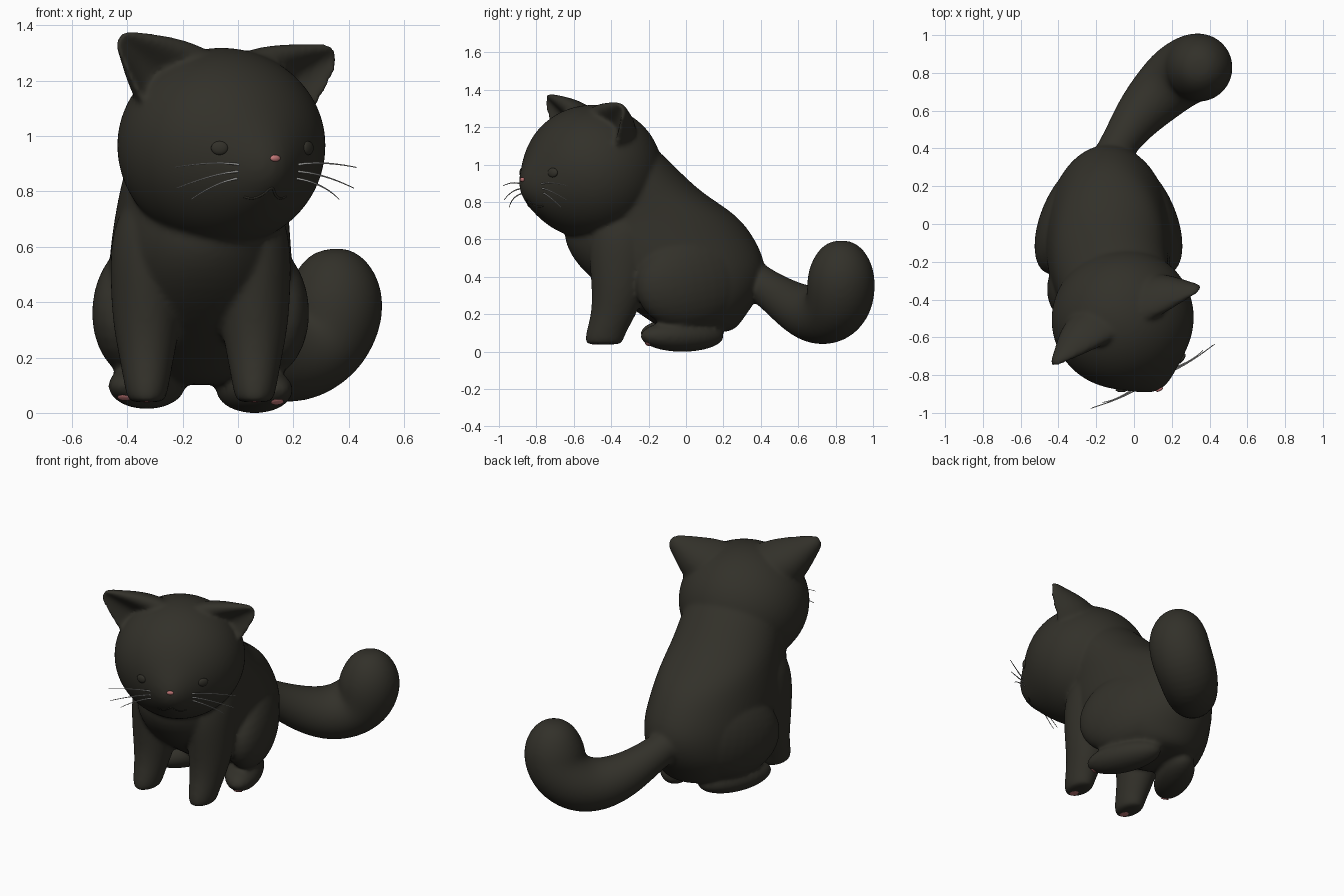
import bpy, bmesh, math
from mathutils import Vector, Matrix

if "Cube" in bpy.data.objects:
    bpy.data.objects.remove(bpy.data.objects["Cube"])


def material(name, rgb):
    m = bpy.data.materials.new(name)
    m.diffuse_color = (*rgb, 1)
    m.use_nodes = True
    m.node_tree.nodes["Principled BSDF"].inputs["Base Color"].default_value = m.diffuse_color
    return m


FUR = material("dark fur", (0.032, 0.030, 0.0225))
PINK = material("pink skin", (0.55, 0.19, 0.19))
GREY = material("whisker grey", (0.60, 0.60, 0.58))

BODY_X = -0.135                                   # symmetry plane of the body
HEAD = Matrix.Translation((-0.06, -0.5, 0.967)) @ Matrix.Rotation(math.radians(27.4), 4, 'Z')


def finish(bm, name, mat, matrix=None, subsurf=0):
    bmesh.ops.recalc_face_normals(bm, faces=bm.faces)
    for f in bm.faces:
        f.smooth = True
    me = bpy.data.meshes.new(name)
    bm.to_mesh(me)
    bm.free()
    me.materials.append(mat)
    ob = bpy.data.objects.new(name, me)
    bpy.context.collection.objects.link(ob)
    if matrix is not None:
        ob.matrix_world = matrix
    if subsurf:
        ob.modifiers.new("smooth", 'SUBSURF').levels = subsurf
    return ob


def loft(name, rings, mat=FUR, matrix=None):
    """Skin a list of closed point rings and cap both ends."""
    bm = bmesh.new()
    vs = [[bm.verts.new(p) for p in ring] for ring in rings]
    n = len(rings[0])
    for a, b in zip(vs, vs[1:]):
        for i in range(n):
            j = (i + 1) % n
            bm.faces.new((a[i], a[j], b[j], b[i]))
    bm.faces.new(vs[0])
    bm.faces.new(vs[-1])
    return finish(bm, name, mat, matrix, 2)


def ring(c, u, v, n=16):
    c, u, v = Vector(c), Vector(u), Vector(v)
    return [c + u * math.cos(2 * math.pi * i / n) + v * math.sin(2 * math.pi * i / n)
            for i in range(n)]


def flat_ring(cx, cy, z, rx, ry):
    return ring((cx, cy, z), (rx * 1.03, 0, 0), (0, ry * 1.03, 0))


def ellipsoid(name, loc, size, mat=FUR, rot=None, base=None, seg=32):
    bm = bmesh.new()
    bmesh.ops.create_uvsphere(bm, u_segments=seg, v_segments=seg // 2, radius=1)
    bm.transform(Matrix.Translation(loc) @ (rot or Matrix()) @ Matrix.Diagonal((*size, 1)))
    return finish(bm, name, mat, base)


def strand(name, paths, radius, mat, matrix, taper=True):
    """Thin bevelled curve through a few points."""
    cu = bpy.data.curves.new(name, 'CURVE')
    cu.dimensions = '3D'
    cu.bevel_depth = radius
    cu.bevel_resolution = 2
    for pts in paths:
        sp = cu.splines.new('NURBS')
        sp.points.add(len(pts) - 1)
        for i, (p, co) in enumerate(zip(sp.points, pts)):
            p.co = (*co, 1)
            p.radius = 1 - 0.6 * i / (len(pts) - 1) if taper else 1
        sp.order_u = 3
        sp.use_endpoint_u = True
    cu.materials.append(mat)
    ob = bpy.data.objects.new(name, cu)
    bpy.context.collection.objects.link(ob)
    ob.matrix_world = matrix


# body: horizontal sections from the seat up into the head (z, x, y, half x, half y)
coat = [loft("cat_body", [flat_ring(x, y, z, rx, ry) for z, x, y, rx, ry in (
    (0.10, -0.135, 0.08, 0.10, 0.12), (0.12, -0.135, 0.07, 0.20, 0.20),
    (0.20, -0.135, 0.04, 0.28, 0.28), (0.30, -0.135, 0.0, 0.32, 0.395),
    (0.45, -0.135, -0.07, 0.335, 0.505), (0.60, -0.135, -0.145, 0.325, 0.515),
    (0.73, -0.13, -0.18, 0.31, 0.455), (0.83, -0.12, -0.25, 0.30, 0.36),
    (0.93, -0.10, -0.32, 0.29, 0.315), (1.05, -0.08, -0.385, 0.26, 0.265),
    (1.16, -0.07, -0.43, 0.18, 0.18))])]

# tail: swept tube curling up at the tip
tail = [(-0.15, 0.25, 0.45, 0.12), (-0.13, 0.34, 0.40, 0.098), (-0.07, 0.44, 0.335, 0.098),
        (0.01, 0.56, 0.25, 0.127), (0.12, 0.68, 0.187, 0.157), (0.225, 0.78, 0.203, 0.177),
        (0.31, 0.825, 0.275, 0.184), (0.35, 0.83, 0.37, 0.184), (0.35, 0.83, 0.46, 0.17),
        (0.34, 0.83, 0.55, 0.12), (0.335, 0.83, 0.595, 0.05)]
rings = []
for i, (*p, r) in enumerate(tail):
    t = Vector(tail[min(i + 1, len(tail) - 1)][:3]) - Vector(tail[max(i - 1, 0)][:3])
    side = Vector((0.75, -0.66, 0))
    side = (side - side.project(t)).normalized()
    rings.append(ring(p, side * r * 1.02, side.cross(t).normalized() * r * 1.02))
coat.append(loft("tail", rings))

# legs, mirrored about the body plane
for s, label in ((-1, "left"), (1, "right")):
    coat.append(loft(label + "_front_leg", [
        flat_ring(BODY_X + s * x, y, z, rx, ry) for z, x, y, rx, ry in (
            (0.038, 0.195, -0.44, 0.045, 0.075), (0.044, 0.195, -0.44, 0.068, 0.100),
            (0.10, 0.195, -0.43, 0.080, 0.105), (0.20, 0.195, -0.385, 0.098, 0.120),
            (0.32, 0.195, -0.36, 0.122, 0.140), (0.47, 0.195, -0.35, 0.130, 0.165),
            (0.60, 0.187, -0.34, 0.138, 0.180), (0.72, 0.17, -0.33, 0.130, 0.165),
            (0.82, 0.14, -0.33, 0.08, 0.10))]))
    ellipsoid(label + "_front_pad", (BODY_X + s * 0.195, -0.47, 0.043), (0.032, 0.045, 0.0049), PINK)
    coat.append(ellipsoid(
        label + "_thigh", (BODY_X + s * 0.202, 0.035, 0.375), (0.155, 0.325, 0.255),
        rot=Matrix.Rotation(math.radians(23 * s), 4, 'Z') @ Matrix.Rotation(math.radians(10), 4, 'X')))
    lift = 0.015 if s < 0 else 0
    turn = Matrix.Rotation(math.radians(24 * s), 4, 'Z')
    foot = Matrix.Translation((BODY_X + s * 0.195, -0.02, 0.083 + lift)) @ turn
    coat.append(ellipsoid(label + "_hind_foot", (0, 0, 0), (0.108, 0.24, 0.084), base=foot))
    ellipsoid(label + "_hind_pad", (0, -0.202, -0.0435), (0.025, 0.016, 0.0049), PINK,
              rot=Matrix.Rotation(math.radians(-38), 4, 'X'), base=foot)


# head: squashed ball with a soft muzzle; local front is -y
def bump(x, z):
    return 0.066 * math.exp(-(x / 0.14) ** 2 - ((z + 0.11) / 0.16) ** 2)


def face(x, z, out=0.0):
    """Point on the front of the head."""
    d = 0.37 * math.sqrt(max(0, 1 - (x / 0.375) ** 2 - (z / 0.365) ** 2))
    return Vector((x, -d - bump(x, z) - out, z))


bm = bmesh.new()
bmesh.ops.create_uvsphere(bm, u_segments=64, v_segments=40, radius=1)
for v in bm.verts:
    v.co = Vector((v.co.x * 0.378, v.co.y * 0.37, v.co.z * (0.352 if v.co.z > 0 else 0.366)))
    if v.co.y < 0:
        v.co.y -= bump(v.co.x, v.co.z) * min(1, -v.co.y / 0.15)
coat.append(finish(bm, "head", FUR, HEAD))

for s, label in ((-1, "left"), (1, "right")):
    # ears: cupped sections shrinking towards an outward tip, inner side filled forward
    rings = []
    for k, w, t in ((-0.25, 0.19, 0.22), (0, 0.188, 0.22), (0.3, 0.162, 0.20), (0.6, 0.118, 0.15),
                    (0.85, 0.073, 0.085), (1.02, 0.045, 0.05), (1.08, 0.022, 0.024)):
        cx, cz, cy = 0.17 + 0.25 * k, 0.19 + 0.162 * k, -0.06
        sec = []
        for i in range(16):
            c, q = math.cos(math.pi * i / 8), math.sin(math.pi * i / 8)
            if i <= 8:
                sec.append((w * c, t * q))
            else:
                sec.append((0.82 * w * c, t * q * (0.6 * max(0, c) - 0.3)))
        rings.append([(s * (cx - 0.55 * a), cy + b, cz + 0.835 * a - 0.06 * s * (cx - 0.55 * a))
                      for a, b in sec])
    coat.append(loft(label + "_ear", rings, matrix=HEAD))

    # eyes and whiskers
    ellipsoid(label + "_eye", face(s * 0.18, -0.01), (0.031, 0.012, 0.025), base=HEAD,
              rot=Matrix.Rotation(math.radians(28 * s), 4, 'Z'), seg=20)
    whiskers = []
    for z0, zm, z1, x1 in ((-0.07, -0.055, -0.08, 0.37), (-0.095, -0.10, -0.155, 0.36),
                           (-0.12, -0.135, -0.195, 0.30)):
        whiskers.append([face(s * 0.12, z0, -0.005), Vector((s * 0.22, -0.372, zm)),
                         Vector((s * x1, -0.345, z1))])
    strand(label + "_whiskers", whiskers, 0.004, GREY, HEAD)

# nose and mouth
ellipsoid("nose", face(0, -0.047), (0.021, 0.009, 0.012), PINK, base=HEAD, seg=16)
strand("mouth", [[face(x, z, -0.003) for x, z in (
    (-0.085, -0.185), (-0.06, -0.195), (-0.025, -0.18), (0, -0.145), (0.025, -0.18),
    (0.06, -0.195), (0.085, -0.185))]], 0.005, FUR, HEAD, taper=False)

# fuse the furry parts into one softly blended skin
bpy.ops.object.select_all(action='DESELECT')
for ob in coat:
    ob.select_set(True)
bpy.context.view_layer.objects.active = coat[0]
bpy.ops.object.convert(target='MESH')
bpy.ops.object.join()
skin = bpy.context.view_layer.objects.active
rm = skin.modifiers.new("fuse", 'REMESH')
rm.mode, rm.voxel_size, rm.use_smooth_shade = 'VOXEL', 0.012, True
sm = skin.modifiers.new("soften", 'SMOOTH')
sm.factor, sm.iterations = 0.5, 8
